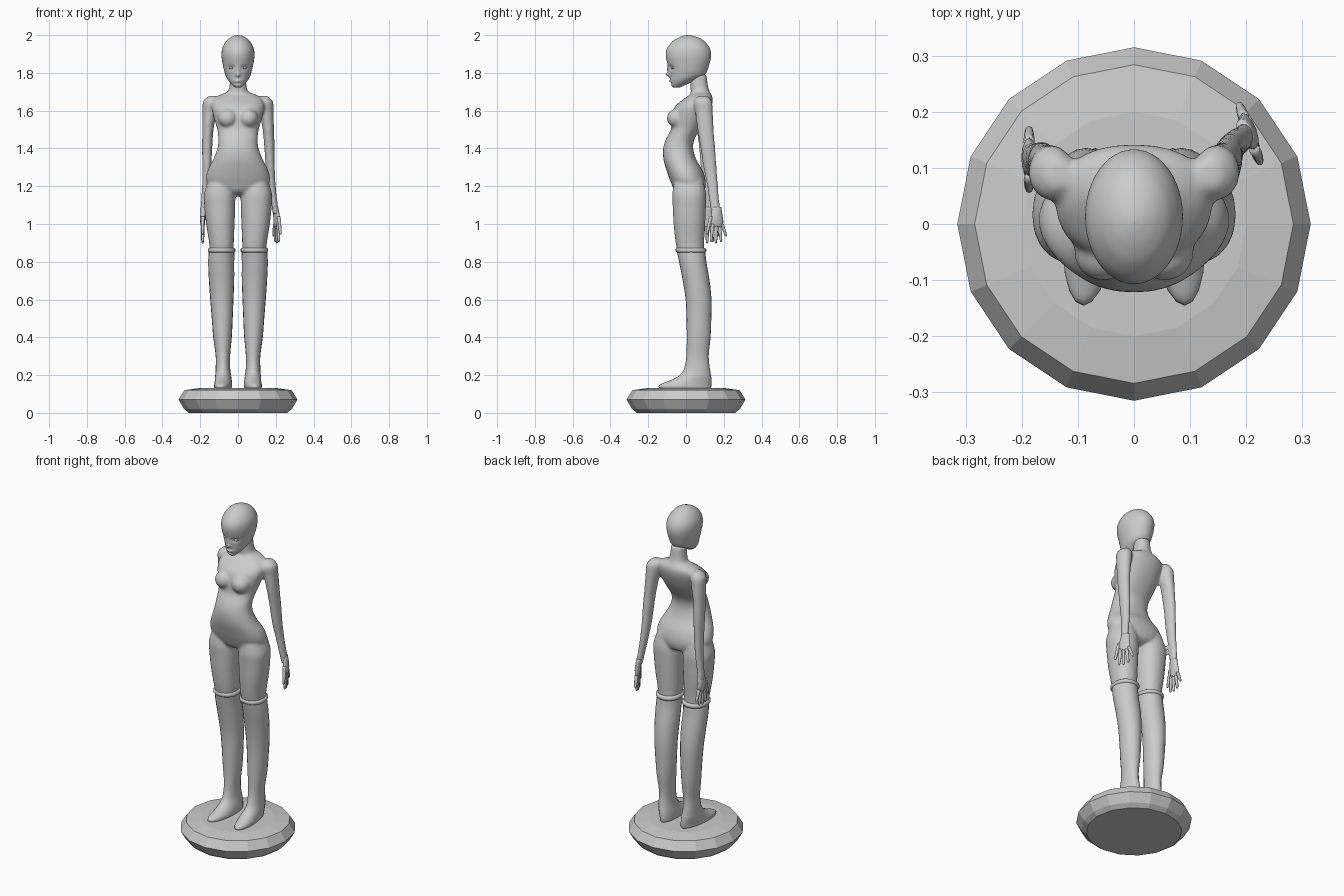
import bpy, bmesh, math
from mathutils import Vector


def curve_rings(rings, n):
    """Catmull-Rom interpolation between cross-sections."""
    out = []
    for i in range(len(rings) - 1):
        a, b, c, d = (rings[min(max(k, 0), len(rings) - 1)] for k in (i - 1, i, i + 1, i + 2))
        for k in range(n):
            t = k / n
            out.append([0.5 * (2 * q + (r - p) * t + (2 * p - 5 * q + 4 * r - s) * t * t
                               + (3 * q - p - 3 * r + s) * t ** 3)
                        for p, q, r, s in zip(a, b, c, d)])
    out.append(list(rings[-1]))
    return out


def loft(bm, rings, seg=20, n=3, side=1, power=2.0):
    """Closed tube through rings of (z, x0, x1, y0, y1)."""
    loops = []
    for z, x0, x1, y0, y1 in (curve_rings(rings, n) if n > 1 else rings):
        loop = []
        for i in range(seg):
            a = 2 * math.pi * i / seg
            c, s = math.cos(a), math.sin(a)
            cx = math.copysign(abs(c) ** (2 / power), c)
            sy = math.copysign(abs(s) ** (2 / power), s)
            loop.append(bm.verts.new((side * ((x0 + x1) / 2 + (x1 - x0) / 2 * cx),
                                      (y0 + y1) / 2 + (y1 - y0) / 2 * sy, z)))
        loops.append(loop)
    for a, b in zip(loops, loops[1:]):
        for i in range(seg):
            j = (i + 1) % seg
            bm.faces.new((a[i], a[j], b[j], b[i]))
    bm.faces.new(loops[0])
    bm.faces.new(loops[-1])


def ball(bm, centre, size):
    vs = bmesh.ops.create_uvsphere(bm, u_segments=16, v_segments=10, radius=1)["verts"]
    for v in vs:
        v.co = Vector(centre) + Vector(p * q for p, q in zip(v.co, size))


def finish(bm, name, smooth=True):
    bmesh.ops.recalc_face_normals(bm, faces=bm.faces[:])
    mesh = bpy.data.meshes.new(name)
    bm.to_mesh(mesh)
    bm.free()
    ob = bpy.data.objects.new(name, mesh)
    bpy.context.collection.objects.link(ob)
    if smooth:
        mesh.polygons.foreach_set("use_smooth", [True] * len(mesh.polygons))
    return ob


# Faceted round base
bm = bmesh.new()
loft(bm, [(z, -r, r, -r, r) for z, r in
          ((0, .26), (.02, .285), (.07, .315), (.12, .284), (.132, .2))], 16, 1)
finish(bm, "base", False)

# Body: torso, neck, bust, arms and thighs fused into one skin
bm = bmesh.new()
torso = [(1.15, .05, -.01, .06), (1.17, .11, -.055, .095), (1.22, .167, -.08, .105),
         (1.28, .162, -.102, .09), (1.34, .132, -.119, .055), (1.40, .109, -.121, .038),
         (1.45, .104, -.106, .045), (1.50, .11, -.08, .075), (1.56, .127, -.075, .11),
         (1.62, .14, -.06, .135), (1.66, .13, -.015, .142), (1.685, .095, .02, .135),
         (1.70, .055, .025, .125), (1.74, .044, .022, .115), (1.79, .042, .02, .11)]
loft(bm, [(z, -w, w, f, b) for z, w, f, b in torso], 28, power=2.2)

thigh = [(1.24, .03, .155, -.06, .09), (1.16, .016, .18, -.073, .106),
         (1.10, .014, .179, -.071, .106), (1.0, .018, .169, -.066, .102),
         (.9, .022, .153, -.055, .096), (.83, .026, .148, -.04, .096)]
arm = [(1.678, .135, .09, .02, .025), (1.65, .145, .09, .04, .047), (1.6, .15, .095, .038, .047),
       (1.5, .16, .103, .03, .043), (1.4, .165, .115, .027, .039), (1.3, .168, .125, .024, .035),
       (1.2, .175, .138, .02, .029), (1.1, .187, .148, .017, .026), (1.05, .193, .155, .016, .027)]
for s, dx, dy in ((1, .008, .005), (-1, -.008, -.035)):
    loft(bm, thigh, side=s, power=2.2)
    ball(bm, (s * .055, -.05, 1.56), (.052, .052, .05))
    rings = []
    for z, x, y, rx, ry in arm:
        t = ((1.68 - z) / .63) ** 2
        x, y = x + dx * t, y + dy * t
        rings.append((z, x - rx, x + rx, y - ry, y + ry))
    loft(bm, rings, side=s)
body = finish(bm, "body")
mod = body.modifiers.new("fuse", "REMESH")
mod.mode = "VOXEL"
mod.voxel_size = .008
mod.use_smooth_shade = True
mod = body.modifiers.new("soften", "SMOOTH")
mod.factor = .5
mod.iterations = 5

# Hands: flat palm with five fanned fingers
fingers = [(-.034, 1.04, -.058, .945), (-.024, 1.0, -.034, .905), (-.006, 1.0, -.006, .898),
           (.012, 1.0, .024, .905), (.028, 1.0, .052, .935)]
for s, name, cx, cy, turn in ((1, "right_hand", .205, .164, .34), (-1, "left_hand", .187, .118, 0)):
    bm = bmesh.new()
    loft(bm, [(1.09, -.014, .014, -.024, .024), (1.05, -.015, .015, -.032, .03),
              (1.01, -.013, .013, -.034, .036), (.985, -.009, .009, -.026, .03)], 12)
    for u0, z0, u1, z1 in fingers:
        rings = []
        for t, r in ((0, .010), (.5, .009), (.9, .007), (1, .003)):
            u = u0 + (u1 - u0) * t
            rings.append((z0 + (z1 - z0) * t, -r, r, u - r, u + r))
        loft(bm, rings, 8, 2)
    for v in bm.verts:
        k = min(1, (1.09 - v.co.z) / .06)
        a = math.asin(turn)
        x, y = v.co.x, v.co.y
        v.co.x = s * (cx - .008 * (1 - k) + x * math.cos(a) - y * math.sin(a))
        v.co.y = cy + x * math.sin(a) + y * math.cos(a)
    finish(bm, name)

# Stockings with feet, and the raised cuff at the knee
leg = [(.862, .018, .154, -.05, .102), (.8, .02, .158, -.037, .108), (.7, .02, .154, -.017, .125),
       (.6, .024, .147, -.002, .135), (.5, .028, .139, .003, .134), (.4, .033, .131, .004, .13),
       (.3, .042, .118, .002, .12), (.23, .042, .119, -.012, .127), (.195, .038, .123, -.04, .133),
       (.17, .034, .124, -.09, .135), (.152, .032, .125, -.135, .135), (.138, .032, .125, -.145, .133),
       (.13, .036, .121, -.138, .128)]
cuff = [(.848, .02, .153, -.046, .102), (.856, .014, .159, -.055, .108),
        (.868, .014, .159, -.055, .107), (.874, .022, .152, -.048, .098)]
for s, name in ((1, "right"), (-1, "left")):
    bm = bmesh.new()
    loft(bm, leg, 20, 3, s)
    for v in bm.verts:
        w = min(1, max(0, (.25 - v.co.z) / .1))
        v.co.x += s * w * -.08 * v.co.y
    finish(bm, name + "_stocking")
    bm = bmesh.new()
    loft(bm, cuff, 24, 1, s, 2.2)
    finish(bm, name + "_cuff")

# Head with sculpted face: (x, z, spread x, spread z, push in y)
bm = bmesh.new()
head = [(1.722, .014, -.066, -.035), (1.735, .03, -.078, -.005), (1.76, .052, -.083, .05),
        (1.79, .067, -.086, .1), (1.84, .08, -.096, .122), (1.89, .087, -.107, .133),
        (1.93, .083, -.1, .126), (1.965, .065, -.073, .1), (1.985, .044, -.043, .07),
        (1.996, .022, -.015, .038), (2.0, .005, .004, .016)]
loft(bm, [(z, -w, w, f, b) for z, w, f, b in head], 48, 6)
face = [(.034, 1.828, .016, .010, .014), (-.034, 1.828, .016, .010, .014),
        (0, 1.79, .009, .010, -.022), (0, 1.815, .007, .016, -.010),
        (0, 1.757, .016, .005, -.008), (0, 1.743, .02, .004, .004)]
for v in bm.verts:
    if v.co.y < 0:
        v.co.y += sum(d * math.exp(-((v.co.x - x) / sx) ** 2 - ((v.co.z - z) / sz) ** 2)
                      for x, z, sx, sz, d in face)
finish(bm, "head")

# Eyes
for s, name in ((1, "right_eye"), (-1, "left_eye")):
    bm = bmesh.new()
    ball(bm, (s * .034, -.066, 1.826), (.014, .012, .007))
    finish(bm, name)
